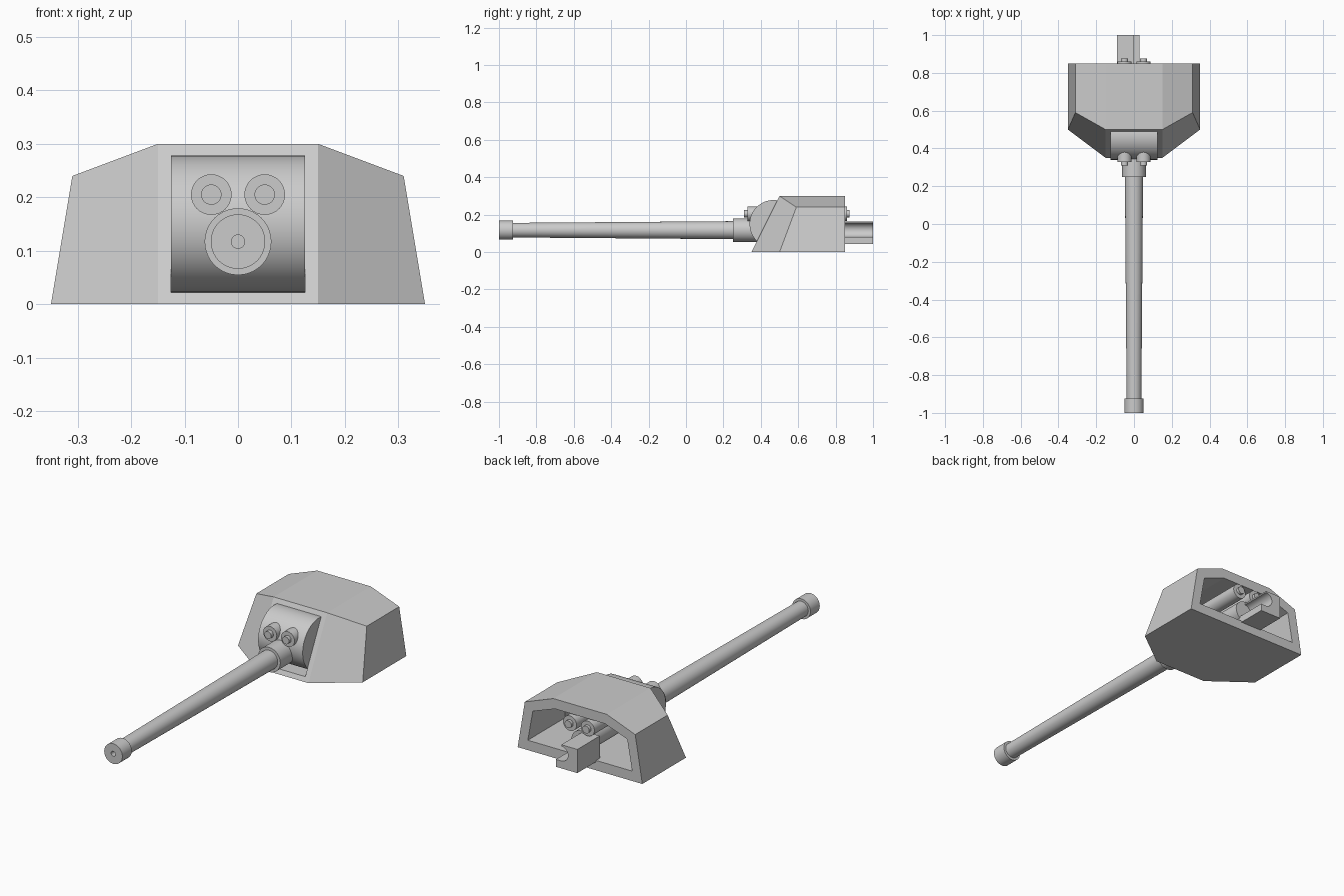
import bpy, bmesh, math
from mathutils import Vector

cube = bpy.data.objects.get("Cube")
if cube:
    bpy.data.objects.remove(cube, do_unlink=True)

grey = bpy.data.materials.new("plain grey")
grey.use_nodes = True
colour = (0.6, 0.6, 0.6, 1)
grey.diffuse_color = colour
grey.node_tree.nodes["Principled BSDF"].inputs["Base Color"].default_value = colour


def finish(name, bm, smooth=True):
    bmesh.ops.remove_doubles(bm, verts=bm.verts, dist=1e-5)
    bmesh.ops.recalc_face_normals(bm, faces=bm.faces)
    mesh = bpy.data.meshes.new(name)
    bm.to_mesh(mesh)
    bm.free()
    mesh.materials.append(grey)
    obj = bpy.data.objects.new(name, mesh)
    bpy.context.collection.objects.link(obj)
    bpy.ops.object.select_all(action='DESELECT')
    obj.select_set(True)
    bpy.context.view_layer.objects.active = obj
    if smooth:
        bpy.ops.object.shade_smooth_by_angle(angle=math.radians(30))
    return obj


def lathe(name, profile, x, z, sides=40):
    """Turn (y, radius) points around an axis along y."""
    bm = bmesh.new()
    rings = []
    for y, r in profile:
        angles = [math.tau * i / sides for i in range(sides)]
        if r == 0:
            rings.append([bm.verts.new((x, y, z))] * sides)
        else:
            rings.append([bm.verts.new((x + r * math.cos(a), y, z + r * math.sin(a)))
                          for a in angles])
    for a, b in zip(rings, rings[1:]):
        for i in range(sides):
            j = (i + 1) % sides
            corners = list(dict.fromkeys((a[i], a[j], b[j], b[i])))
            bm.faces.new(corners)
    return finish(name, bm)


def prism(name, section, y0, y1):
    """Extrude an (x, z) section along y."""
    bm = bmesh.new()
    face = bm.faces.new([bm.verts.new((x, y0, z)) for x, z in section])
    new = bmesh.ops.extrude_face_region(bm, geom=[face])["geom"]
    bmesh.ops.translate(bm, vec=(0, y1 - y0, 0),
                        verts=[g for g in new if isinstance(g, bmesh.types.BMVert)])
    return bm


def armour_body(name, half, nose, rear):
    """Faceted body: rear section runs forward to a sloped nose and cheeks."""
    section = half + [(-x, z) for x, z in reversed(half)]
    knee = half[0][0]
    bm = prism(name, section, 0, rear)
    for v in bm.verts:
        if v.co.y < rear / 2:
            v.co.y = nose + 0.75 * (abs(v.co.x) - knee) + 0.5 * v.co.z
    # split the nose into a centre panel and two cheeks
    front = min(bm.faces, key=lambda f: f.calc_center_median().y)
    verts = list(front.verts)
    for side in (1, -1):
        pair = [v for v in verts if abs(v.co.x - side * knee) < 1e-4]
        face = next(f for f in bm.faces if all(v in f.verts for v in pair)
                    and all(v.co.y < rear - 0.01 for v in f.verts))
        bmesh.utils.face_split(face, pair[0], pair[1])
    return finish(name, bm, smooth=False)


def cut(target, cutter):
    mod = target.modifiers.new("cut", 'BOOLEAN')
    mod.operation = 'DIFFERENCE'
    mod.solver = 'EXACT'
    mod.object = cutter
    cutter.hide_render = True
    bpy.context.view_layer.objects.active = target
    bpy.ops.object.modifier_apply(modifier=mod.name)
    bpy.data.objects.remove(cutter, do_unlink=True)


# Hollow turret shell, open at the back, with a window in the nose
shell = armour_body("turret_shell", [(0.15, 0), (0.35, 0), (0.31, 0.24), (0.15, 0.30)], 0.35, 0.85)
cavity = armour_body("cavity_cutter", [(0.14, 0.05), (0.293, 0.05), (0.265, 0.205), (0.14, 0.25)],
                     0.41, 0.95)
cut(shell, cavity)
window = [(-0.125, 0.022), (0.125, 0.022), (0.125, 0.278), (-0.125, 0.278)]
cut(shell, finish("window_cutter", prism("window", window, 0.25, 0.5), False))

# Rounded mantlet lying across the window
bm = bmesh.new()
bmesh.ops.create_cone(bm, cap_ends=True, segments=64, radius1=0.128, radius2=0.128, depth=0.25)
for v in bm.verts:
    v.co = Vector((v.co.z, v.co.x + 0.468, v.co.y + 0.15))
finish("mantlet", bm)

# Main gun: bored muzzle, tapered barrel, collar and rear tube
lathe("gun_barrel", [(-0.6, 0), (-0.6, 0.0125), (-1, 0.0125), (-1, 0.051), (-0.925, 0.051),
                     (-0.925, 0.039), (0.25, 0.048), (0.25, 0.0625), (0.5, 0.0625),
                     (0.5, 0.055), (0.84, 0.055), (0.84, 0)], 0, 0.117)

# Breech block with a round loading groove open to one side
groove = [(0.0375 * math.cos(a), 0.118 + 0.0375 * math.sin(a))
          for a in [math.radians(270 - 180 * i / 16) for i in range(17)]]
block = [(-0.09, 0.043), (0.03, 0.043), (0.03, 0.0805)] + groove + [(0, 0.163), (-0.09, 0.163)]
finish("breech_block", prism("block", block, 0.82, 1.0))

# Twin tubes above the gun
for side, label in ((1, "left"), (-1, "right")):
    lathe(label + "_upper_tube", [(0.31, 0), (0.31, 0.019), (0.328, 0.019), (0.328, 0.038),
                                  (0.86, 0.038), (0.86, 0.019), (0.875, 0.019), (0.875, 0)],
          side * 0.05, 0.205, 32)
